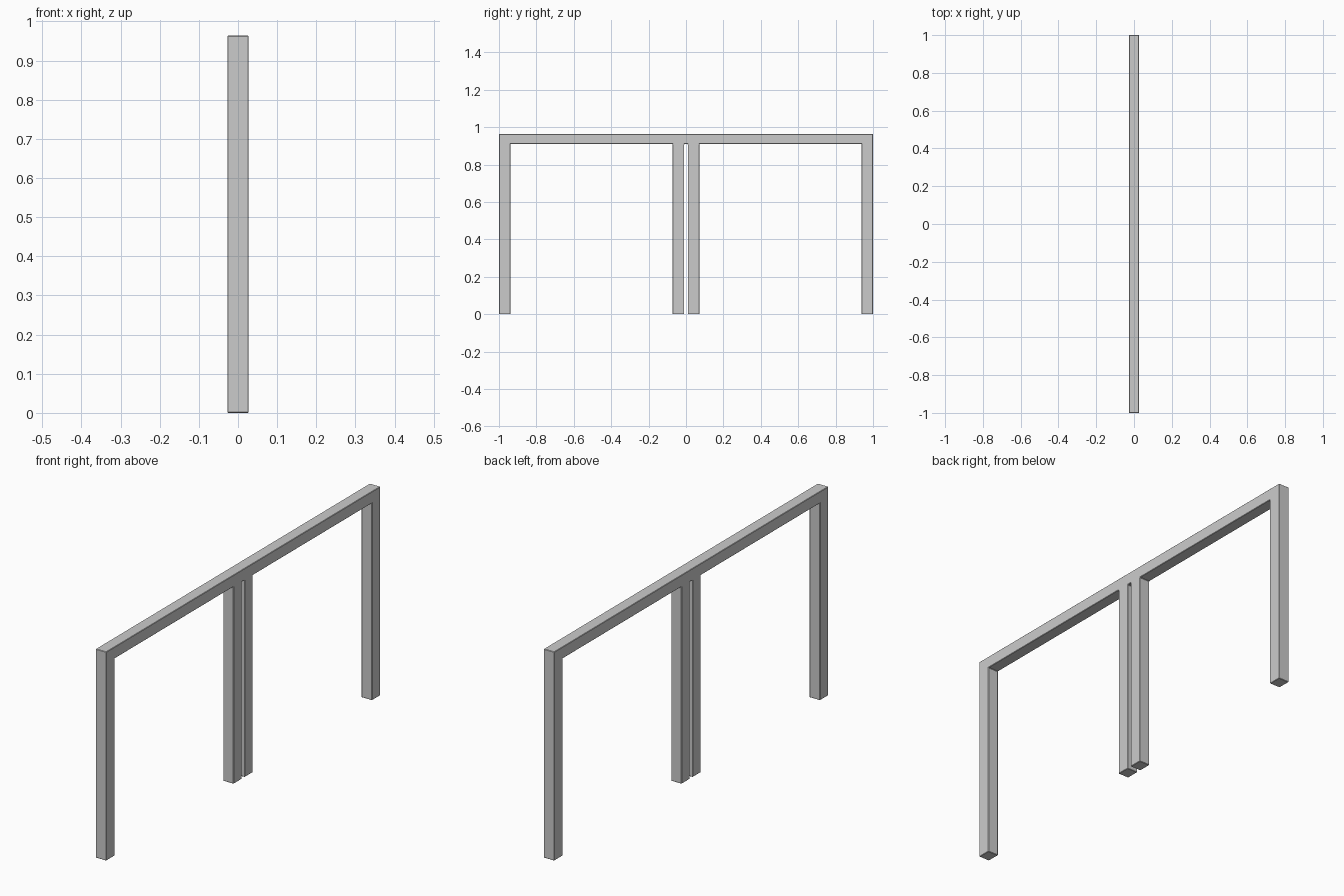
import bpy, bmesh

if "Cube" in bpy.data.objects:
    bpy.data.objects.remove(bpy.data.objects["Cube"])

HALF_DEPTH = 0.027   # half thickness along x
TOP, UNDER = 0.964, 0.91
OUT, OUT_IN = 1.0, 0.939    # outer leg
MID, GAP = 0.071, 0.01      # paired middle legs

# Half outline in (y, z), mirrored to give the double-bay frame
half = [(GAP, UNDER), (GAP, 0), (MID, 0), (MID, UNDER),
        (OUT_IN, UNDER), (OUT_IN, 0), (OUT, 0), (OUT, TOP)]
outline = half + [(-y, z) for y, z in reversed(half)]

bm = bmesh.new()
face = bm.faces.new([bm.verts.new((-HALF_DEPTH, y, z)) for y, z in outline])
ext = bmesh.ops.extrude_face_region(bm, geom=[face])
verts = [g for g in ext["geom"] if isinstance(g, bmesh.types.BMVert)]
bmesh.ops.translate(bm, verts=verts, vec=(2 * HALF_DEPTH, 0, 0))
bmesh.ops.recalc_face_normals(bm, faces=bm.faces)

mesh = bpy.data.meshes.new("double_leg_frame")
bm.to_mesh(mesh)
bm.free()
frame = bpy.data.objects.new("double_leg_frame", mesh)
bpy.context.collection.objects.link(frame)

# Slightly eased edges
bevel = frame.modifiers.new("eased_edges", 'BEVEL')
bevel.width = 0.002
bevel.segments = 1
bevel.limit_method = 'ANGLE'
